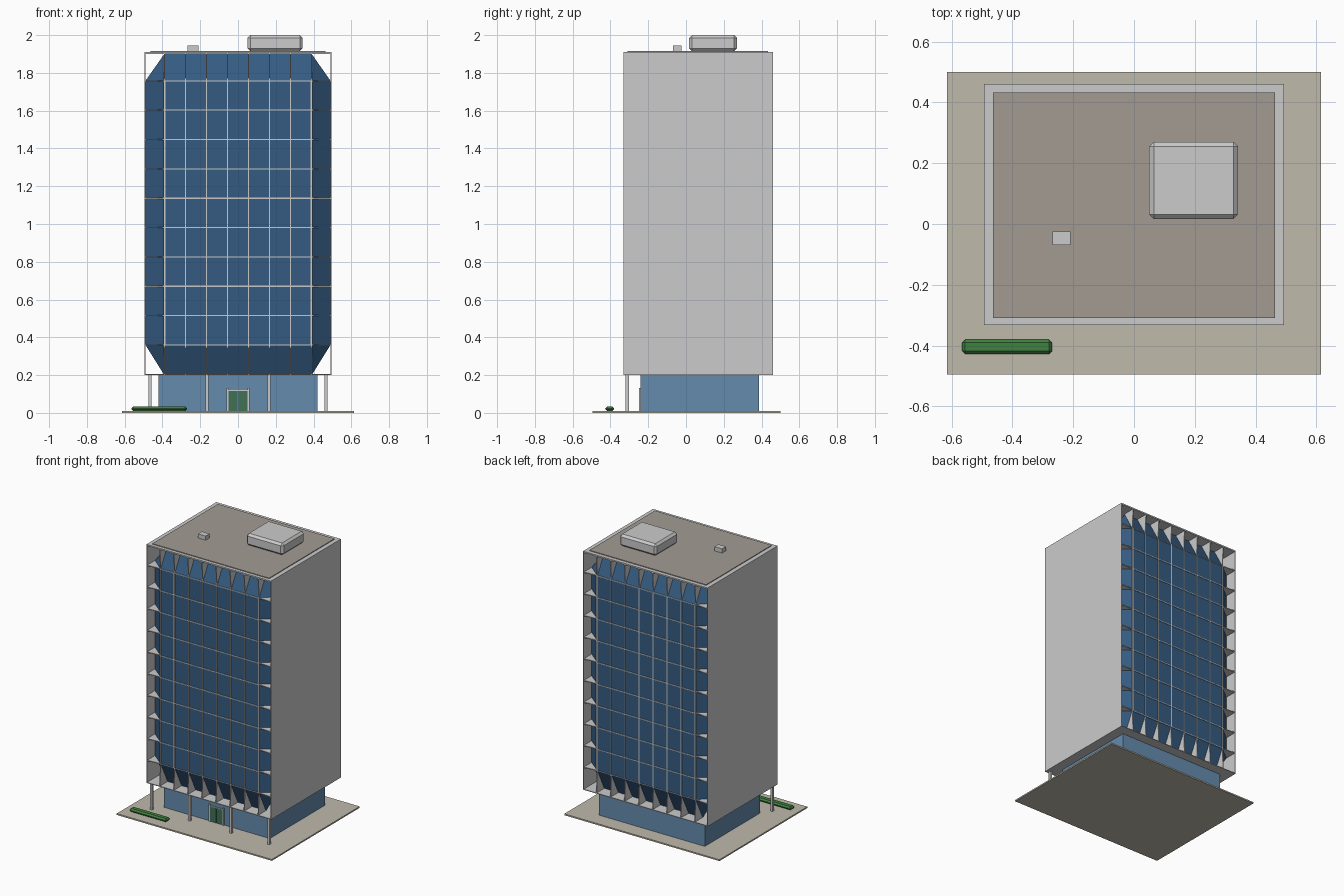
import bpy, bmesh
from mathutils import Vector

if "Cube" in bpy.data.objects:
    bpy.data.objects.remove(bpy.data.objects["Cube"])


def material(name, rgb):
    m = bpy.data.materials.new(name)
    m.diffuse_color = (*rgb, 1)
    m.use_nodes = True
    m.node_tree.nodes["Principled BSDF"].inputs["Base Color"].default_value = m.diffuse_color
    return m


GLASS = material("blue_glass", (0.035, 0.105, 0.22))
LOBBY = material("lobby_glass", (0.13, 0.26, 0.42))
PAVING = material("paving", (0.53, 0.49, 0.41))
ROOF = material("roof_finish", (0.36, 0.33, 0.29))
GREEN = material("hedge_green", (0.05, 0.22, 0.05))
DOOR = material("door_green", (0.05, 0.16, 0.09))


def mesh_object(name, bm, mat=None):
    bmesh.ops.recalc_face_normals(bm, faces=bm.faces)
    me = bpy.data.meshes.new(name)
    bm.to_mesh(me)
    bm.free()
    ob = bpy.data.objects.new(name, me)
    bpy.context.collection.objects.link(ob)
    if mat:
        me.materials.append(mat)
    return ob


def add_box(bm, x, y, z):
    vs = bmesh.ops.create_cube(bm, size=1)["verts"]
    for v in vs:
        for i, (a, b) in enumerate((x, y, z)):
            v.co[i] = a if v.co[i] < 0 else b


def box(name, x, y, z, mat=None, bevel=0):
    bm = bmesh.new()
    add_box(bm, x, y, z)
    ob = mesh_object(name, bm, mat)
    if bevel:
        b = ob.modifiers.new("chamfer", "BEVEL")
        b.width, b.segments = bevel, 1
    return ob


def add_fin(bm, tri, axis, t=0.003):
    # thin triangular plate, thickened along one axis
    off = Vector((0, 0, 0))
    off[axis] = t
    a = [bm.verts.new(Vector(p) - off) for p in tri]
    b = [bm.verts.new(Vector(p) + off) for p in tri]
    bm.faces.new(a)
    bm.faces.new(b[::-1])
    for i in range(3):
        j = (i + 1) % 3
        bm.faces.new((a[i], b[i], b[j], a[j]))


# Site and lobby
box("plaza", (-0.615, 0.615), (-0.495, 0.5), (0, 0.01), PAVING)
box("lobby", (-0.42, 0.42), (-0.24, 0.387), (0.01, 0.2), LOBBY)
box("hedge", (-0.565, -0.27), (-0.428, -0.38), (0.01, 0.034), GREEN, 0.01)
for i, x in enumerate((-0.465, -0.165, 0.165, 0.465)):
    box(f"column_{i}", (x - 0.008, x + 0.008), (-0.319, -0.303), (0.01, 0.2))

# Entrance
for s in (-1, 1):
    a, b = sorted((s * 0.002, s * 0.05))
    box("door_leaf", (a, b), (-0.244, -0.239), (0.01, 0.117), DOOR)
    box("door_post", (s * 0.055 - 0.005, s * 0.055 + 0.005), (-0.248, -0.239), (0.01, 0.132))
box("door_head", (-0.055, 0.055), (-0.246, -0.239), (0.117, 0.122))

# Tower shell
X, Y0, Y1, Z0, Z1 = 0.494, -0.332, 0.46, 0.2, 1.9
for s in (-1, 1):
    a, b = sorted((s * (X - 0.005), s * X))
    box("side_wall", (a, b), (Y0, Y1), (Z0, 1.91))
box("floor_slab", (-X, X), (Y0, Y1), (Z0, Z0 + 0.005))
box("roof_slab", (-X, X), (Y0, Y1), (Z1, 1.91))
box("roof_finish", (-0.463, 0.463), (-0.309, 0.433), (1.91, 1.915), ROOF)
box("plant_room", (0.05, 0.342), (0.017, 0.27), (1.915, 2.0), None, 0.015)
box("roof_vent", (-0.268, -0.208), (-0.069, -0.025), (1.915, 1.945))

# Facades: flat centre with panes folding back to the frame
XI, ZB, ZT, XO = 0.39, 0.36, 1.758, X - 0.004
SHALLOW, DEEP = 0.01, 0.09
xs = [-XI + 2 * XI * i / 7 for i in range(8)]
zs = [ZB + (ZT - ZB) * i / 9 for i in range(10)]
for side, front, into in (("front", Y0, 1), ("back", Y1, -1)):
    ye, yd, yf = front + into * SHALLOW, front + into * DEEP, front + into * 0.002
    # glass skin, outer corners left open
    bm = bmesh.new()
    gx, gz = (-XO, -XI, XI, XO), (Z0, ZB, ZT, Z1)
    g = {(i, k): bm.verts.new((gx[i], ye if i in (1, 2) and k in (1, 2) else yd, gz[k]))
         for i in range(4) for k in range(4) if not (i in (0, 3) and k in (0, 3))}
    for i in range(3):
        for k in range(3):
            ring = [(i, k), (i + 1, k), (i + 1, k + 1), (i, k + 1)]
            bm.faces.new([g[c] for c in ring if c in g])
    want = -into
    ob = mesh_object(side + "_glass", bm, GLASS)
    if ob.data.polygons[4].normal.y * want < 0:
        ob.data.flip_normals()

    # mullions on the flat centre
    bm = bmesh.new()
    y = sorted((ye - into * 0.004, ye + into * 0.002))
    for x in xs:
        w = 0.005 if abs(x) > 0.38 else 0.003
        add_box(bm, (x - w, x + w), y, (ZB, ZT))
    for z in zs:
        add_box(bm, (-XI, XI), y, (z - 0.003, z + 0.003))
    mesh_object(side + "_mullions", bm)

    # triangular fins around the edge
    bm = bmesh.new()
    for x in xs:
        for zi, zo in ((ZT, Z1), (ZB, Z0)):
            add_fin(bm, ((x, ye, zi), (x, yf, zo), (x, yd, zo)), 0)
    for z in zs:
        for s in (-1, 1):
            add_fin(bm, ((s * XI, ye, z), (s * XO, yf, z), (s * XO, yd, z)), 2)
    mesh_object(side + "_fins", bm)
